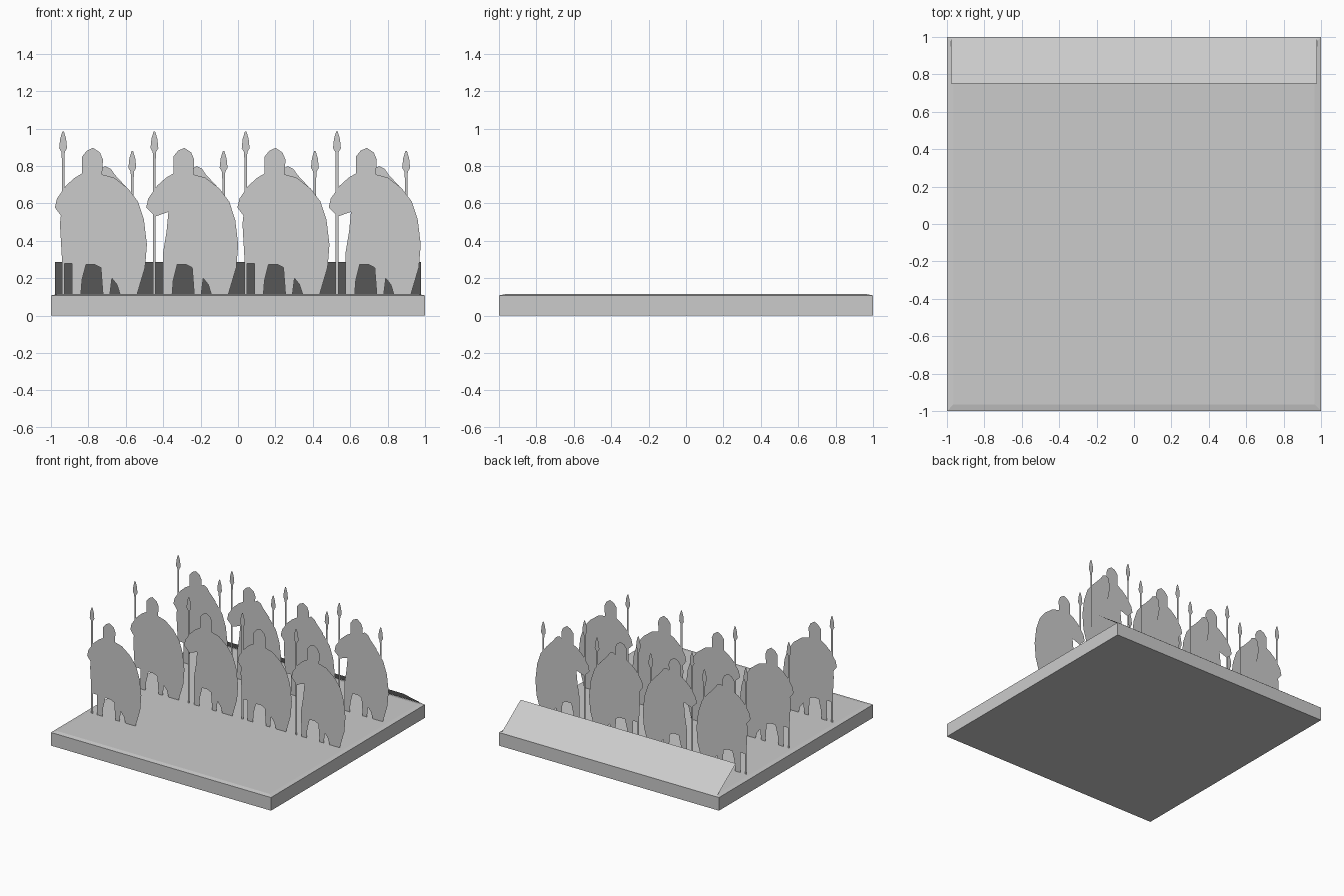
import bpy, bmesh

grey = bpy.data.materials.new("stone_grey")
grey.diffuse_color = (0.6, 0.6, 0.6, 1)


def sheet(name, faces):
    """Flat-faced object from lists of 3D outlines."""
    bm = bmesh.new()
    for f in faces:
        bm.faces.new([bm.verts.new(p) for p in f])
    bmesh.ops.remove_doubles(bm, verts=bm.verts, dist=1e-5)
    me = bpy.data.meshes.new(name)
    bm.to_mesh(me)
    bm.free()
    me.materials.append(grey)
    ob = bpy.data.objects.new(name, me)
    bpy.context.collection.objects.link(ob)
    return ob


# Base slab with a very shallow chamfer round the top
def square(h, z):
    return [(-h, -h, z), (h, -h, z), (h, h, z), (-h, h, z)]


rings = [square(1, 0), square(1, 0.108), square(0.965, 0.115)]
faces = [rings[0][::-1], rings[2]]
for lo, hi in zip(rings, rings[1:]):
    for i in range(4):
        j = (i + 1) % 4
        faces.append([lo[i], lo[j], hi[j], hi[i]])
sheet("base", faces)

# Leaning label panel along the back edge
sheet("sloped_panel", [[(0.978, 0.998, 0.11), (-0.978, 0.998, 0.11),
                        (-0.978, 0.75, 0.287), (0.978, 0.75, 0.287)]])

# Soldier outline pieces, x relative to the column centre and z absolute
LEFT_CLOSED = [(-.158, .112), (-.158, .28), (-.21, .28), (-.222, .49), (-.217, .535)]
LEFT_OPEN = [(-.158, .112), (-.16, .33), (-.14, .45), (-.13, .555), (-.2, .53)]
BODY = [(-.249, .578), (-.238, .626), (-.19, .695), (-.142, .738), (-.104, .76),
        (-.104, .85), (-.078, .882), (-.045, .897), (-.008, .872), (.008, .834),
        (.003, .755), (.067, .738), (.142, .68), (.195, .61), (.227, .513),
        (.243, .38), (.233, .257), (.206, .166), (.19, .112), (.1, .112),
        (.083, .166), (.056, .2), (.045, .112), (.008, .112), (-.003, .257),
        (-.035, .273), (-.083, .273), (-.104, .19), (-.11, .112)]
REAR_HEAD = [(-.02, .7), (-.01, .78), (.02, .8), (.05, .785), (.07, .755),
             (.13, .69), (.1, .6), (0, .6)]


def spear(x, bottom, top):
    shaft = [(x - .007, bottom), (x + .007, bottom), (x + .007, top - .15), (x - .007, top - .15)]
    tip = [(x - .007, top - .15), (x + .007, top - .15), (x + .009, top - .11),
           (x + .021, top - .09), (x + .016, top - .04), (x + .004, top),
           (x - .004, top), (x - .016, top - .04), (x - .021, top - .09), (x - .009, top - .11)]
    return [shaft, tip]


def soldier(col, y, paired):
    cx = -.73 + .488 * col
    left = LEFT_OPEN if col % 2 else LEFT_CLOSED
    front = [left + BODY] + spear(-.205, .112, .985)
    faces = [[(cx + x, y, z) for x, z in o] for o in front]
    if paired:  # comrade standing just behind
        rear = [REAR_HEAD] + spear(.165, .3, .88)
        faces += [[(cx + x, y + .008, z) for x, z in o] for o in rear]
    sheet("soldier_cutout", faces)


# Full back and middle ranks, one soldier left standing in front
for col in range(4):
    soldier(col, .56, True)
    soldier(col, 0, False)
soldier(0, -.56, False)

# Fallen soldiers lying in the base surface
FALLEN = [
    [(-.116, -.39), (-.06, -.358), (.007, -.347), (.087, -.369), (.167, -.347),
     (.21, -.39), (.178, -.455), (.103, -.497), (.044, -.503), (.023, -.572),
     (-.047, -.594), (-.068, -.631), (-.1, -.626), (-.095, -.578), (-.132, -.519),
     (-.143, -.433), (-.196, -.428)],
    [(-.212, -.38), (-.1, -.362), (.071, -.342), (.071, -.334), (-.1, -.35)],
    [(-.11, -.754), (-.03, -.754), (-.02, -.7), (-.05, -.705)],
    [(.044, -.754), (.09, -.75), (.098, -.705), (.05, -.7)],
]
for col in (1, 2, 3):
    cx = -.73 + .488 * col
    sheet("fallen_soldier", [[(cx + x, y, .1155) for x, y in o] for o in FALLEN])
